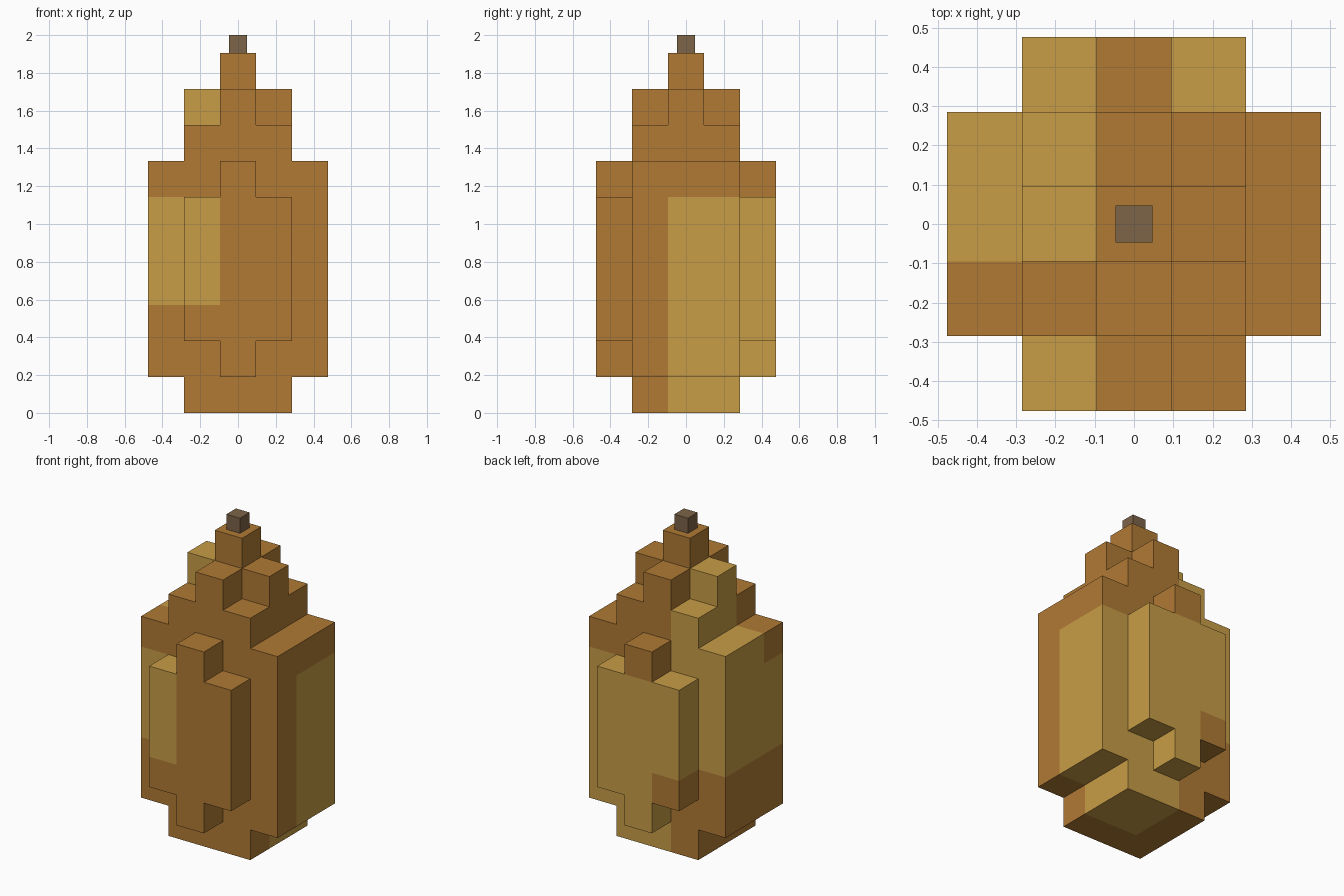
import bpy, bmesh
from mathutils import Vector

if "Cube" in bpy.data.objects:
    bpy.data.objects.remove(bpy.data.objects["Cube"])

U = 2 / 10.5  # one block


def material(name, rgb):
    m = bpy.data.materials.new(name)
    m.diffuse_color = (*rgb, 1)
    m.use_nodes = True
    m.node_tree.nodes["Principled BSDF"].inputs["Base Color"].default_value = m.diffuse_color
    return m


amber = material("amber", (0.434, 0.195, 0.034))
gold = material("gold", (0.578, 0.337, 0.061))
bark = material("bark brown", (0.205, 0.127, 0.065))


def filled(x, y, z):
    """Stepped bulb shape on a block grid, x and y from -2 to 2."""
    a, b = abs(x), abs(y)
    if a <= 1 and b <= 1:                       # core, cross-shaped cap, tip
        return 0 <= z < 8 or (z == 8 and a + b <= 1) or (z == 9 and a + b == 0)
    if a == 2 and b <= 1:                       # side slabs
        return 1 <= z < 7
    if b == 2 and a <= 1:                       # front and back slabs
        return 2 <= z < 6 or (a == 0 and 1 <= z < 7)
    return False


def is_gold(x, y, z):
    """Colour blocks: lower back right, middle left, upper back left."""
    if x >= 0:
        return y >= 0 and z < 6
    return 3 <= z < 6 or (y >= 0 and z >= 6)


def make_object(name, bm, mats):
    me = bpy.data.meshes.new(name)
    bm.to_mesh(me)
    bm.free()
    for m in mats:
        me.materials.append(m)
    ob = bpy.data.objects.new(name, me)
    bpy.context.collection.objects.link(ob)
    return ob


# Body: outer faces of the filled blocks
bm = bmesh.new()
for x in range(-2, 3):
    for y in range(-2, 3):
        for z in range(10):
            if not filled(x, y, z):
                continue
            centre = Vector((x, y, z + 0.5))
            for axis in range(3):
                for sign in (-1, 1):
                    n = Vector((0, 0, 0))
                    n[axis] = sign
                    if filled(x + int(n.x), y + int(n.y), z + int(n.z)):
                        continue
                    s = Vector((0, 0, 0))
                    s[(axis + 1) % 3] = 0.5
                    t = n.cross(s)
                    c = centre + n * 0.5
                    f = bm.faces.new([bm.verts.new((c + d) * U)
                                      for d in (s + t, t - s, -s - t, s - t)])
                    f.material_index = int(is_gold(x, y, z))
bmesh.ops.remove_doubles(bm, verts=bm.verts[:], dist=0.001)
bmesh.ops.recalc_face_normals(bm, faces=bm.faces[:])
make_object("body", bm, (amber, gold))

# Stem: half-size block on the tip
bm = bmesh.new()
bmesh.ops.create_cube(bm, size=U / 2)
bmesh.ops.translate(bm, verts=bm.verts[:], vec=(0, 0, 10.25 * U))
make_object("stem", bm, (bark,))
